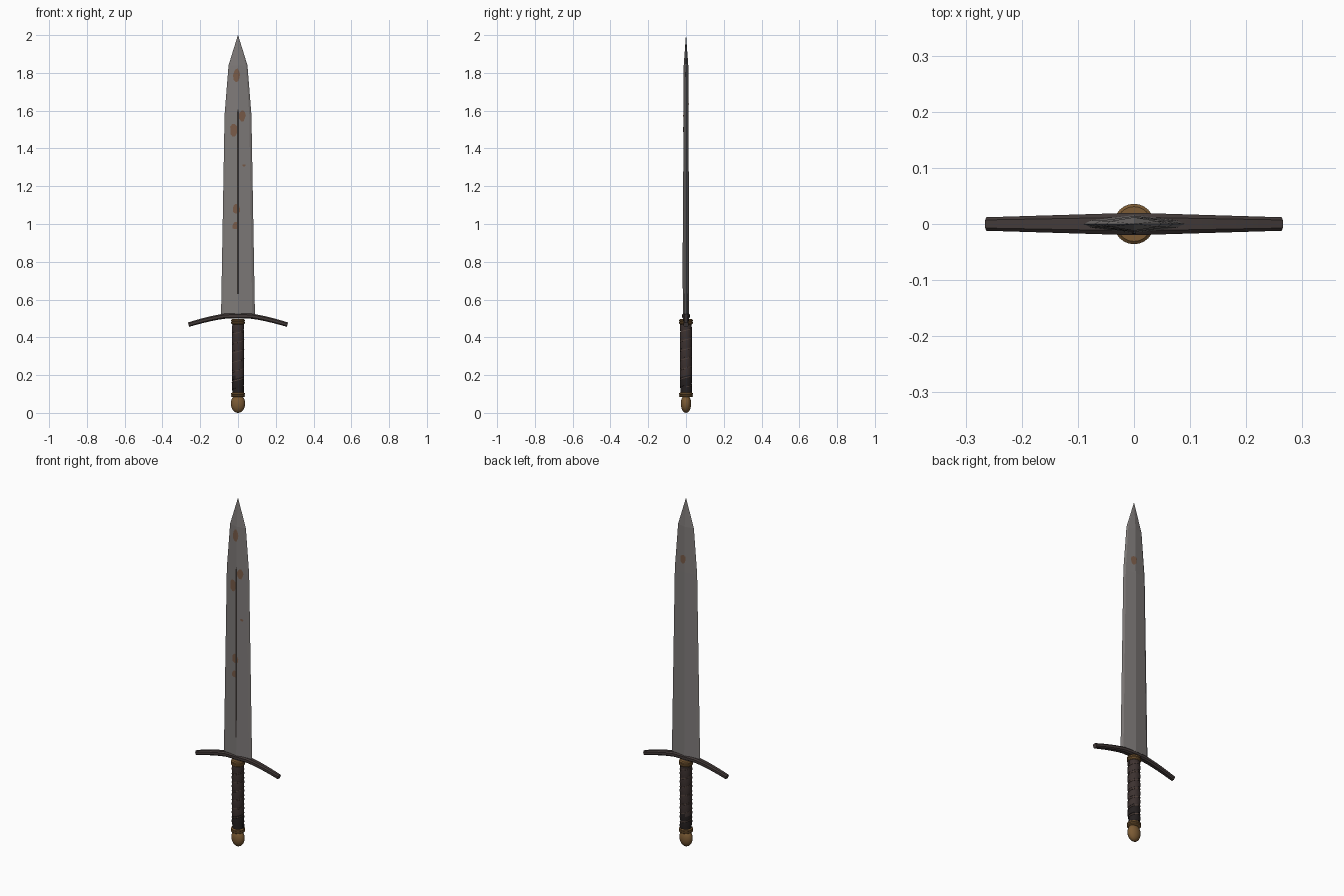
import bpy, bmesh, math, random
from mathutils import Vector

if "Cube" in bpy.data.objects:
    bpy.data.objects.remove(bpy.data.objects["Cube"])

random.seed(4)

def mat(name, c):
    m = bpy.data.materials.new(name)
    m.diffuse_color = (*c, 1)
    m.use_nodes = True
    m.node_tree.nodes["Principled BSDF"].inputs["Base Color"].default_value = m.diffuse_color
    return m

STEEL = mat("worn steel", (0.21, 0.195, 0.19))
RUST = mat("rust", (0.19, 0.105, 0.065))
DARK = mat("dark groove", (0.035, 0.028, 0.025))
IRON = mat("dark iron", (0.055, 0.042, 0.04))
BRASS = mat("aged brass", (0.20, 0.105, 0.035))
LEATHER = mat("brown leather", (0.045, 0.031, 0.029))
BLACK = mat("black leather", (0.018, 0.014, 0.014))
CORD = mat("cord edge", (0.085, 0.055, 0.045))

def finish(name, bm, mats, smooth=None, recalc=True):
    if recalc:
        bmesh.ops.recalc_face_normals(bm, faces=bm.faces)
    me = bpy.data.meshes.new(name)
    bm.to_mesh(me)
    bm.free()
    ob = bpy.data.objects.new(name, me)
    bpy.context.collection.objects.link(ob)
    for m in mats:
        me.materials.append(m)
    if smooth:
        bpy.ops.object.select_all(action='DESELECT')
        ob.select_set(True)
        bpy.context.view_layer.objects.active = ob
        bpy.ops.object.shade_smooth_by_angle(angle=math.radians(smooth))
    return ob

def loft(bm, rings):
    """Skin closed rings of points and cap both ends."""
    vs = [[bm.verts.new(p) for p in r] for r in rings]
    n = len(vs[0])
    for a, b in zip(vs, vs[1:]):
        for i in range(n):
            bm.faces.new((a[i], a[(i + 1) % n], b[(i + 1) % n], b[i]))
    bm.faces.new(vs[0])
    bm.faces.new(vs[-1])

# Blade: z, half width, half thickness
PROFILE = [(0.50, 0.09, 0.016), (1.58, 0.071, 0.014), (1.84, 0.05, 0.012), (2.0, 0.0006, 0.0004)]
EDGE, EDGE_T = 0.84, 0.42   # where the ground edge starts

def blade_ring(z, w, t):
    q = [(w, 0), (w * EDGE, t * EDGE_T), (0, t), (-w * EDGE, t * EDGE_T)]
    return [(x, y, z) for x, y in q] + [(-x, -y, z) for x, y in q]

bm = bmesh.new()
loft(bm, [blade_ring(*p) for p in PROFILE])
finish("blade", bm, [STEEL])

def surface(x, z):
    """Half thickness of the blade at x, z."""
    for (z0, w0, t0), (z1, w1, t1) in zip(PROFILE, PROFILE[1:]):
        if z <= z1:
            f = (z - z0) / (z1 - z0)
            w, t = w0 + f * (w1 - w0), t0 + f * (t1 - t0)
            return t * (1 - (1 - EDGE_T) * abs(x) / (w * EDGE))

def plate(name, pts, material, side, lift=0.001):
    """Thin outline laid onto one blade face, folded over the ridge."""
    bm = bmesh.new()
    bm.faces.new([bm.verts.new((x, 0, z)) for x, z in pts])
    bmesh.ops.bisect_plane(bm, geom=bm.verts[:] + bm.edges[:] + bm.faces[:],
                           plane_co=(0, 0, 0), plane_no=(1, 0, 0))
    for v in bm.verts:
        v.co.y = side * (surface(v.co.x, v.co.z) + lift)
    bm.normal_update()
    for f in bm.faces:
        if f.normal.y * side < 0:
            f.normal_flip()
    finish(name, bm, [material], recalc=False)

# Rust patches: x, z, half width, half height, side
for i, (x, z, w, h, s) in enumerate([
        (-0.007, 1.79, 0.020, 0.037, -1), (0.023, 1.575, 0.019, 0.031, -1),
        (-0.022, 1.495, 0.022, 0.034, -1), (-0.008, 1.08, 0.021, 0.026, -1),
        (-0.013, 0.99, 0.018, 0.022, -1), (0.032, 1.31, 0.010, 0.007, -1),
        (0.010, 1.65, 0.020, 0.027, 1)]):
    pts = []
    for k in range(10):
        a, r = math.tau * k / 10, random.uniform(0.8, 1.12)
        pts.append((x + w * r * math.cos(a), z + h * r * math.sin(a)))
    plate(f"rust_patch_{i + 1}", pts, RUST, s)

# Dark groove down the front face
g = 0.004
plate("blade_groove", [(-g, 0.63), (g, 0.63), (g, 1.595), (0, 1.61), (-g, 1.595)], DARK, -1, 0.002)

# Crossguard: drooping bar, chamfered section
rings = []
N = 16
for i in range(N + 1):
    x = -0.262 + 0.524 * i / N
    a = abs(x) / 0.262
    z = 0.513 - 0.046 * max(0, (a - 0.22) / 0.78) ** 1.35
    slope = 0.0 if a < 0.25 else math.copysign(0.27 * min(1, a), x)
    hy, hz = 0.020 - 0.008 * a, 0.014 - 0.002 * a
    ring = []
    for py, pz in ((1, .5), (.6, 1), (-.6, 1), (-1, .5), (-1, -.5), (-.6, -1), (.6, -1), (1, -.5)):
        ring.append((x + pz * hz * math.sin(slope), py * hy, z + pz * hz * math.cos(slope)))
    rings.append(ring)
bm = bmesh.new()
loft(bm, rings)
finish("crossguard", bm, [IRON], 35)

def lathe(name, prof, mats, seg=24, sy=1.0, smooth=40):
    bm = bmesh.new()
    loft(bm, [[(r * math.cos(math.tau * i / seg), sy * r * math.sin(math.tau * i / seg), z)
               for i in range(seg)] for r, z in prof])
    return finish(name, bm, mats, smooth)

# Grip, darker towards the pommel
grip = lathe("grip", [(0.028, 0.09), (0.030, 0.16), (0.031, 0.20), (0.031, 0.35), (0.030, 0.49)],
             [LEATHER, BLACK])
for p in grip.data.polygons:
    p.material_index = 1 if p.center.z < 0.19 else 0

# Wound leather strip and its raised cord: sweeps along a helix
def helix(name, z0, z1, turns, radius, thick, height, mats, steps=22):
    bm = bmesh.new()
    n = int(turns * steps)
    rings = []
    for i in range(n + 1):
        a = math.tau * i / steps
        z = z0 + (z1 - z0) * i / n
        d = Vector((math.cos(a), math.sin(a), 0))
        rings.append([d * (radius + thick * u) + Vector((0, 0, z + height * v))
                      for u, v in ((-1, -1), (0.5, -1), (1, 0), (0.5, 1), (-1, 1))])
    loft(bm, rings)
    ob = finish(name, bm, mats, 40)
    if len(mats) > 1:
        for p in ob.data.polygons:
            p.material_index = 1 if p.center.z < 0.19 else 0

helix("leather_wrap", 0.115, 0.465, 7, 0.0305, 0.0025, 0.018, [LEATHER, BLACK])
helix("wrap_cord", 0.137, 0.462, 6.5, 0.0320, 0.0012, 0.0022, [CORD])

# Brass collars at both ends of the grip
for name, z0, z1 in (("upper_collar", 0.468, 0.497), ("lower_collar", 0.083, 0.108)):
    h = z1 - z0
    lathe(name, [(0.031, z0), (0.036, z0 + h * .15), (0.036, z0 + h * .4), (0.033, z0 + h * .5),
                 (0.036, z0 + h * .6), (0.036, z0 + h * .85), (0.031, z1)], [BRASS])

# Rounded pommel, flattened front to back
prof = [(0.038 * max(0.02, math.sin(math.pi * k / 14)), 0.049 - 0.049 * math.cos(math.pi * k / 14))
        for k in range(13)]
lathe("pommel", prof, [BRASS], sy=0.72, smooth=50)
